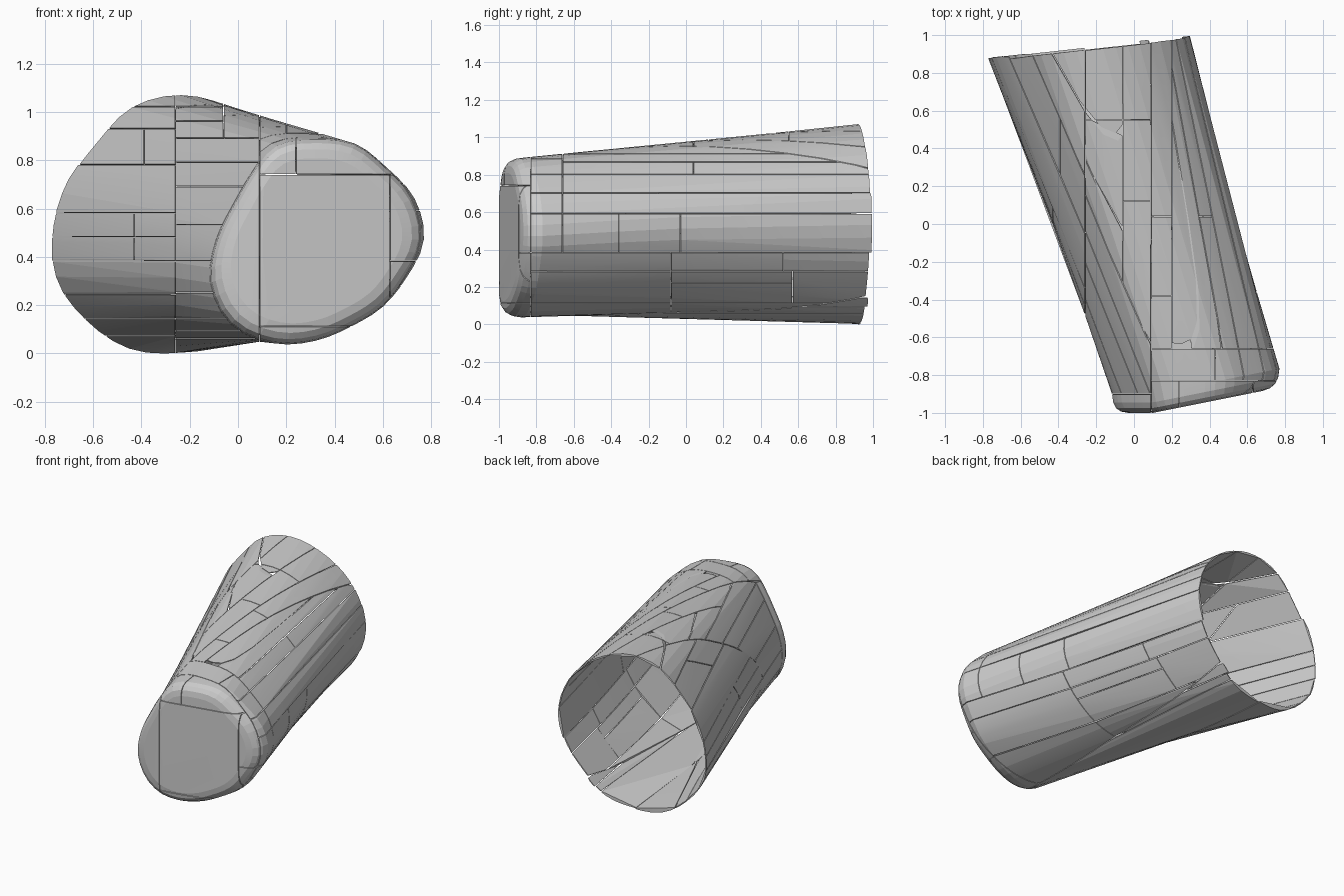
import bpy, bmesh, math, random
from mathutils import Vector

if "Cube" in bpy.data.objects:
    bpy.data.objects.remove(bpy.data.objects["Cube"])

random.seed(4)
N, RINGS, GAP = 48, 12, 0.002
BIG = (-9, 9)
# outline radii every 22.5 degrees (from +x towards +z)
BACK = [.535, .535, .53, .53, .54, .53, .49, .50, .525, .56, .555, .555, .53, .53, .50, .515]
FRONT = [.45, .445, .42, .43, .42, .425, .38, .37, .41, .47, .495, .465, .42, .39, .395, .41]
BC, FC = (-.24, .53), (.32, .47)


def radius(tab, a):
    # periodic cubic interpolation
    f = a / (2 * math.pi) * 16
    i, t = int(f), f - int(f)
    p = [tab[(i + k) % 16] for k in (-1, 0, 1, 2)]
    return p[1] + .5 * t * (p[2] - p[0] + t * (2 * p[0] - 5 * p[1] + 4 * p[2] - p[3]
                            + t * (3 * (p[1] - p[2]) + p[3] - p[0])))


def point(a, v, scale=1, lift=.1):
    pinch = math.sin(math.pi * v)
    c, s = math.cos(a), math.sin(a)
    rb, rf = radius(BACK, a), radius(FRONT, a) * scale
    xb, zb = BC[0] + rb * c, BC[1] + rb * s
    xf, zf = FC[0] + rf * c, FC[1] + rf * s
    yb = .88 + .112 * (xb + .77)
    yf = max(-1, -1.02 + .2 * xf) + lift
    w = -.035 * pinch * (rb * (1 - v) + rf * v)
    return Vector((xb + (xf - xb) * v + w * c,
                   yb + (yf - yb) * v,
                   zb + (zf - zb) * v + w * s + .015 * pinch))


# shell: lofted sleeve, rounded rim and closed front
bm = bmesh.new()
rows = [(i / RINGS, 1, .1) for i in range(RINGS + 1)]
rows += [(1, .985, .055), (1, .95, .025), (1, .89, .007), (1, .8, 0), (1, .5, 0), (1, .2, 0)]
rings = [[bm.verts.new(point(2 * math.pi * j / N, *r)) for j in range(N)] for r in rows]
for a, b in zip(rings, rings[1:]):
    for j in range(N):
        k = (j + 1) % N
        bm.faces.new((a[j], b[j], b[k], a[k]))
cap = bm.faces.new(rings[-1])
bmesh.ops.recalc_face_normals(bm, faces=bm.faces)
if cap.normal.y > 0:
    bmesh.ops.reverse_faces(bm, faces=bm.faces)


def inside(f, x, y, z):
    c = f.calc_center_median()
    return all(r[0] < q < r[1] for q, r in zip(c, (x, y, z)))


def remove_between(n, lo, hi, box):
    # split faces in the box at two parallel planes and remove the sliver
    for d in (lo, hi):
        fs = [f for f in bm.faces if inside(f, *box)]
        geom = fs + list({e for f in fs for e in f.edges}) + list({v for f in fs for v in f.verts})
        bmesh.ops.bisect_plane(bm, geom=geom, dist=1e-6, plane_co=n * d / n.length_squared, plane_no=n)
    dead = [f for f in bm.faces if inside(f, *box) and lo < f.calc_center_median().dot(n) < hi]
    bmesh.ops.delete(bm, geom=dead, context='FACES')


def seam(axis, val, x=BIG, y=BIG, z=BIG):
    n = Vector([float(i == axis) for i in range(3)])
    remove_between(n, val - GAP, val + GAP, (x, y, z))


# long seams along the sleeve, and the rim seams
LEFT, MID, RIGHT = (-9, -.26), (-.26, .09), (.09, 9)
seam(0, -.26)
seam(0, .09)
seam(1, -.83, x=RIGHT)
seam(1, -.9, x=MID)
BODY, CAP = (-.83, 9), (-9, -.83)

# horizontal plank seams; the crown is split lengthwise instead
for side, zs in [(LEFT, [.07, .14, .24, .38, .58, .78, .93, 1.02]),
                 (MID, [.06, .09, .14, .25, .38, .53, .69, .79, .89]),
                 (RIGHT, [.11, .28, .38, .59, .70, .80])]:
    for z in zs:
        seam(2, z, x=side, y=BODY if side == RIGHT else (-.9, 9))
seam(1, -.66, x=RIGHT, y=BODY, z=(.38, 9))
seam(0, -.06, x=MID, z=(.89, 9))
seam(0, .2, y=(-.66, 9), z=(.80, 9))
for z in (.96, 1.02):
    seam(2, z, x=(-.26, -.06))
for z in (.865, .91):
    seam(2, z, x=(.2, 9), y=(-.66, 9))

# slightly uneven back edge
back_n = Vector((-.112, 1, 0))
for side in (LEFT, MID, RIGHT):
    for z0, z1 in [(-9, .11), (.11, .25), (.25, .38), (.38, .58), (.58, .7), (.7, .79), (.79, .91), (.91, 9)]:
        remove_between(back_n, .966 - random.uniform(0, .02), 3, (side, (.7, 9), (z0, z1)))

# short cross seams between planks
for y, z in [(-.36, (.38, .59)), (-.03, (.38, .59)), (-.08, (-9, .38)), (.52, (.28, .38)),
             (.57, (.11, .28)), (.04, (.80, .865))]:
    seam(1, y, x=RIGHT, z=z)
seam(2, .22, x=RIGHT, y=(-.08, .57), z=(.11, .28))
seam(1, -.38, x=(.09, .2), z=(.8, 9))
seam(1, .04, x=(.09, .2), z=(.8, 9))
seam(1, .55, x=(-.26, .09), z=(.89, 9))
seam(1, .12, x=(-.06, .09), z=(.89, 9))
seam(2, .48, x=(-9, -.26), z=(.38, .58))
seam(0, -.43, x=LEFT, z=(.38, .58))
seam(0, -.39, x=LEFT, z=(.78, .93))
seam(0, .43, y=(-.83, -.66), z=(.8, 9))

# front cap panels
seam(2, .74, x=RIGHT, y=CAP)
seam(2, .11, x=RIGHT, y=CAP)
seam(0, .63, y=CAP, z=(.11, .74))
seam(0, .24, y=CAP, z=(.74, 9))
seam(2, .38, x=(.63, 9), y=CAP)

# each loose patch becomes a thin solid plank with flat inner faces
bm.normal_update()
zmin = min(v.co.z for v in bm.verts)
out, todo = bmesh.new(), set(bm.verts)
while todo:
    stack, patch = [todo.pop()], []
    while stack:
        v = stack.pop()
        patch.append(v)
        for e in v.link_edges:
            o = e.other_vert(v)
            if o in todo:
                todo.remove(o)
                stack.append(o)
    if len(patch) < 4 or sum(f.calc_area() for f in {f for v in patch for f in v.link_faces}) < 2e-4:
        continue
    up = Vector((0, 0, zmin))
    pts = [out.verts.new(v.co - up - v.normal * t) for v in patch for t in (0, .006)]
    res = bmesh.ops.convex_hull(out, input=pts, use_existing_faces=False)
    junk = [g for g in res['geom_interior'] + res['geom_unused'] if isinstance(g, bmesh.types.BMVert)]
    bmesh.ops.delete(out, geom=list(set(junk)), context='VERTS')

bmesh.ops.recalc_face_normals(out, faces=out.faces)
me = bpy.data.meshes.new("plank_sleeve")
out.to_mesh(me)
out.free()
bm.free()
ob = bpy.data.objects.new("plank_sleeve", me)
bpy.context.collection.objects.link(ob)
bpy.context.view_layer.objects.active = ob
ob.select_set(True)
bpy.ops.object.shade_smooth_by_angle(angle=math.radians(5))
